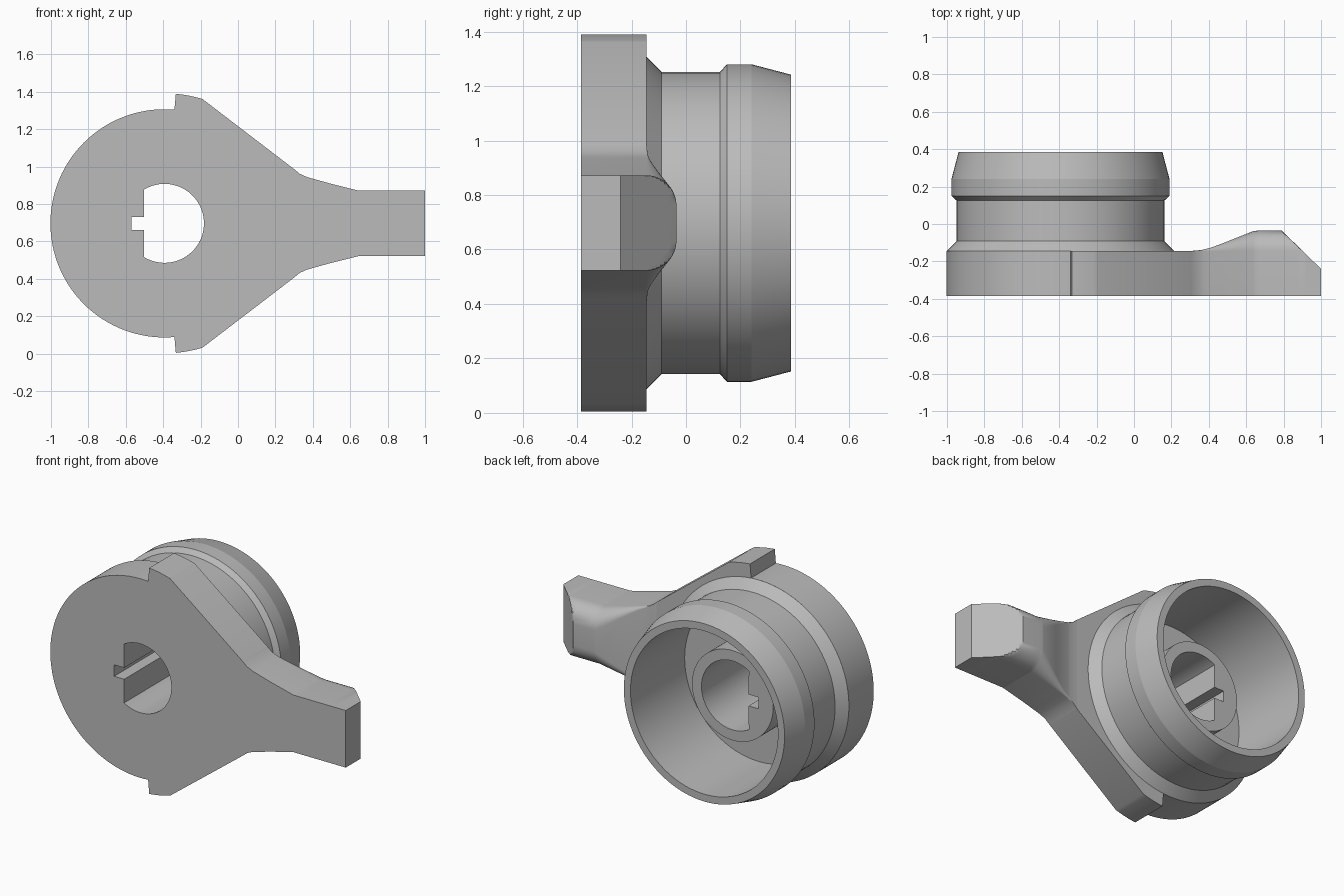
import bpy, bmesh
from math import sin, cos, pi, radians, sqrt
from mathutils import Vector

if "Cube" in bpy.data.objects:
    bpy.data.objects.remove(bpy.data.objects["Cube"])

CX, CZ = -0.393, 0.697           # axis of the knob
FRONT, BACK = -0.385, -0.145     # plate thickness

grey = bpy.data.materials.new("plain grey")
grey.use_nodes = True
grey.diffuse_color = (0.5, 0.5, 0.5, 1)
grey.node_tree.nodes["Principled BSDF"].inputs["Base Color"].default_value = (0.5, 0.5, 0.5, 1)


def finish(bm, name):
    bmesh.ops.recalc_face_normals(bm, faces=bm.faces)
    mesh = bpy.data.meshes.new(name)
    bm.to_mesh(mesh)
    bm.free()
    ob = bpy.data.objects.new(name, mesh)
    bpy.context.collection.objects.link(ob)
    mesh.materials.append(grey)
    return ob


def prism(name, outline, y0, y1):
    bm = bmesh.new()
    face = bm.faces.new([bm.verts.new((x, y0, z)) for x, z in outline])
    new = bmesh.ops.extrude_face_region(bm, geom=[face])["geom"]
    moved = [v for v in new if isinstance(v, bmesh.types.BMVert)]
    bmesh.ops.translate(bm, verts=moved, vec=(0, y1 - y0, 0))
    return finish(bm, name)


def lathe(name, profile):
    bm = bmesh.new()
    verts = [bm.verts.new((CX + r, y, CZ)) for r, y in profile]
    edges = [bm.edges.new(p) for p in zip(verts, verts[1:])]
    bmesh.ops.spin(bm, geom=verts + edges, cent=(CX, 0, CZ), axis=(0, 1, 0),
                   angle=2 * pi, steps=96, use_merge=True)
    bmesh.ops.remove_doubles(bm, verts=bm.verts, dist=1e-5)
    return finish(bm, name)


def arc(radius, a0, a1, steps):
    angles = [radians(a0 + (a1 - a0) * i / steps) for i in range(steps + 1)]
    return [(CX + radius * cos(a), CZ + radius * sin(a)) for a in angles]


def lerp(table, x):
    for (x0, v0), (x1, v1) in zip(table, table[1:]):
        if x <= x1:
            return v0 + (v1 - v0) * (x - x0) / (x1 - x0)
    return table[-1][1]


# Front plate: round disc with two stop shoulders tapering to the lever
upper = [(0.30, CZ + 0.29)] + arc(0.695, 73, 85, 6) + arc(0.61, 85, 180, 48)
lower = [(x, 2 * CZ - z) for x, z in reversed(upper[:-1])]
plate = prism("front_plate", upper + lower, FRONT, BACK)

# Hollow hub: chamfered foot, neck, raised collar, cavity and central boss
hub = lathe("hub", [
    (0, -0.2), (0.5, -0.2), (0.5, BACK), (0.61, BACK), (0.555, -0.09),
    (0.555, 0.125), (0.583, 0.15), (0.583, 0.24), (0.545, 0.385),
    (0.5, 0.385), (0.5, -0.14), (0.275, -0.14), (0.275, 0.11), (0, 0.11)])

# Shaft bore with a flat side and a key slot
flat, slot, half = -0.502, -0.57, 0.035
bore_end = 180 - 58.7
bore = arc(0.211, -bore_end, bore_end, 64)
bore += [(flat, CZ + half), (slot, CZ + half), (slot, CZ - half), (flat, CZ - half)]
cutter = prism("bore_cutter", bore, -0.6, 0.3)
cutter.hide_render = True
for ob in (plate, hub):
    mod = ob.modifiers.new("bore", "BOOLEAN")
    mod.object, mod.operation, mod.solver = cutter, "DIFFERENCE", "EXACT"
    bpy.context.view_layer.objects.active = ob
    bpy.ops.object.modifier_apply(modifier=mod.name)
bpy.data.objects.remove(cutter)

# Lever: lofted sections with a rounded back ridge and a bevelled tip
widths = [(0.30, 0.29), (0.33, 0.265), (0.37, 0.247), (0.5, 0.211), (0.645, 0.175), (1, 0.175)]
ridge = [(0.30, -0.1445), (0.36, -0.139), (0.41, -0.127), (0.47, -0.105),
         (0.64, -0.037), (0.67, -0.035), (1, -0.035)]
stations = sorted({x for x, _ in widths + ridge} | {0.79 + 0.015 * i for i in range(14)})
bm = bmesh.new()
rings = []
for x in stations:
    w, top = lerp(widths, x), lerp(ridge, x)
    r = top - BACK
    limit = -0.035 - max(0, x - 0.79) * 0.976
    side = [(w, FRONT)]
    for i in range(11):
        a = radians(9 * i)
        side.append((w - r + r * cos(a), min(BACK + r * sin(a), limit)))
    section = side + [(-z, y) for z, y in reversed(side)]
    rings.append([bm.verts.new((x, y, CZ + z)) for z, y in section])
for a, b in zip(rings, rings[1:]):
    for i in range(len(a)):
        j = (i + 1) % len(a)
        bm.faces.new((a[i], a[j], b[j], b[i]))
bm.faces.new(rings[0])
bm.faces.new(rings[-1])
bmesh.ops.remove_doubles(bm, verts=bm.verts, dist=1e-5)
bmesh.ops.dissolve_degenerate(bm, edges=bm.edges, dist=1e-5)
lever = finish(bm, "lever")

# Smooth curved surfaces, keep edges crisp
for ob in (plate, hub, lever):
    bpy.ops.object.select_all(action="DESELECT")
    ob.select_set(True)
    bpy.context.view_layer.objects.active = ob
    bpy.ops.object.shade_smooth_by_angle(angle=radians(14 if ob is hub else 25))
